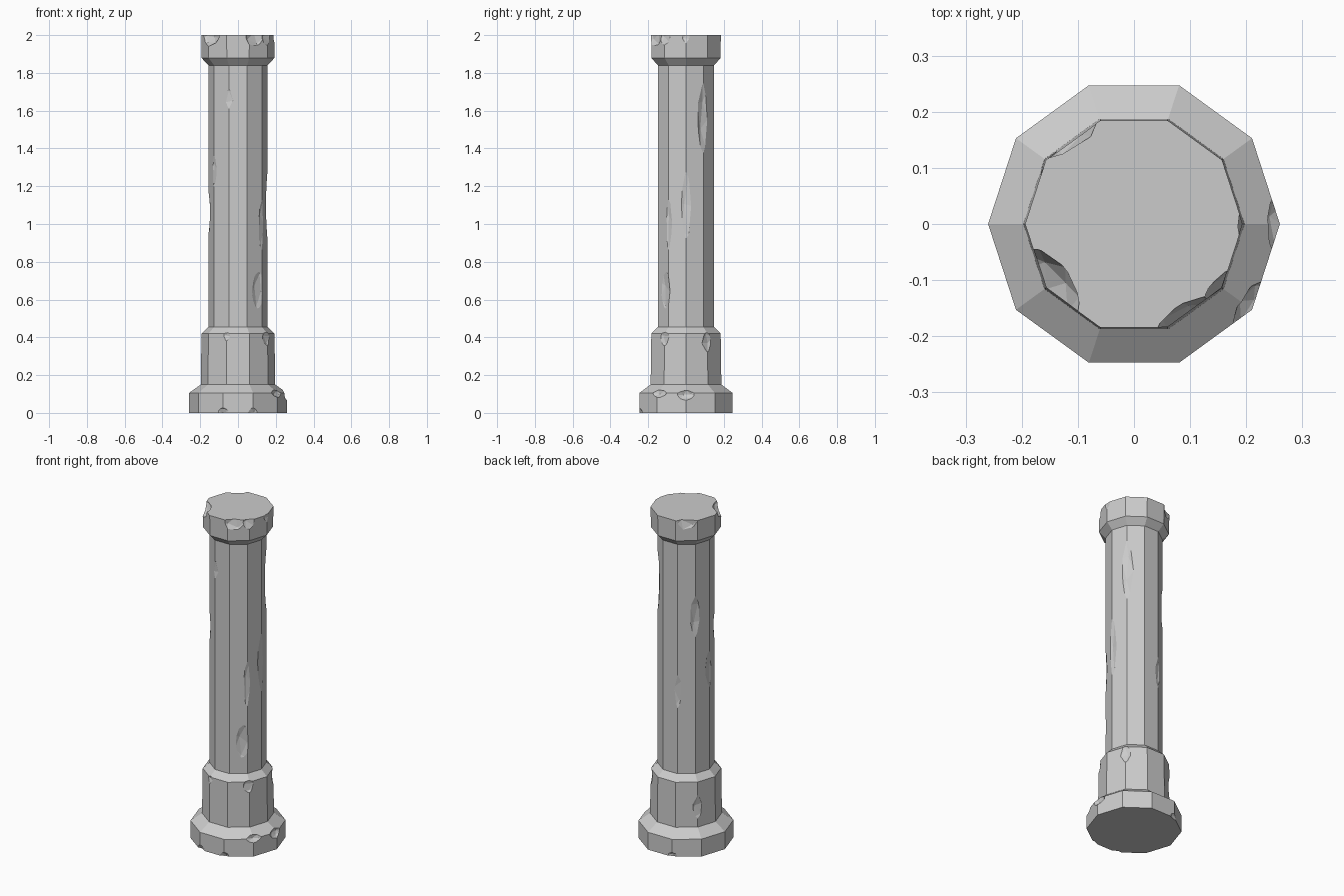
import bpy, bmesh, random
from math import cos, sin, pi, radians, sqrt
from mathutils import Matrix, Vector

if "Cube" in bpy.data.objects:
    bpy.data.objects.remove(bpy.data.objects["Cube"])

random.seed(4)
SIDES = 10

# Column body: ten-sided revolve of a radius/height profile
profile = [(0.26, 0), (0.26, 0.105), (0.197, 0.15), (0.193, 0.42), (0.156, 0.455),
           (0.156, 1.84), (0.192, 1.878), (0.194, 2.0)]
bm = bmesh.new()
rings = [[bm.verts.new((r * cos(2 * pi * i / SIDES), r * sin(2 * pi * i / SIDES), z))
          for i in range(SIDES)] for r, z in profile]
for low, high in zip(rings, rings[1:]):
    for i in range(SIDES):
        j = (i + 1) % SIDES
        bm.faces.new((low[i], low[j], high[j], high[i]))
bm.faces.new(rings[0][::-1])
bm.faces.new(rings[-1])
mesh = bpy.data.meshes.new("stone_column")
bm.to_mesh(mesh)
bm.free()
column = bpy.data.objects.new("stone_column", mesh)
bpy.context.collection.objects.link(column)
bpy.context.view_layer.objects.active = column


def chip(angle, z, radius, depth, half_height, size=0.06):
    """Knock a faceted chip out of the column with a stretched low-poly ball."""
    a = radians(angle)
    height = half_height / sqrt(1 - (1 - depth / size) ** 2)
    spin = Matrix.Rotation(random.uniform(0, 6), 4, Vector((random.random(), random.random(), 0.5)))
    centre = radius + size - depth
    place = (Matrix.Translation((centre * cos(a), centre * sin(a), z))
             @ Matrix.Rotation(a, 4, 'Z')
             @ Matrix.Diagonal((size, size * 1.2, height, 1)) @ spin)
    cb = bmesh.new()
    bmesh.ops.create_icosphere(cb, subdivisions=2, radius=1, matrix=place)
    cm = bpy.data.meshes.new("chip_cutter")
    cb.to_mesh(cm)
    cb.free()
    cutter = bpy.data.objects.new("chip_cutter", cm)
    cutter.hide_render = True
    bpy.context.collection.objects.link(cutter)
    mod = column.modifiers.new("chip", 'BOOLEAN')
    mod.operation, mod.solver, mod.object = 'DIFFERENCE', 'EXACT', cutter
    bpy.ops.object.modifier_apply(modifier=mod.name)
    bpy.data.objects.remove(cutter)


# Shaft chips: long shallow wear on the corners
for angle, z, depth, length in [(36, 1.56, 0.018, 0.2), (0, 1.1, 0.014, 0.2), (324, 1.0, 0.01, 0.16),
                                (312, 0.65, 0.018, 0.13), (252, 1.66, 0.009, 0.06),
                                (216, 1.28, 0.009, 0.1), (180, 1.06, 0.014, 0.12),
                                (144, 1.4, 0.015, 0.14), (108, 0.95, 0.01, 0.12)]:
    chip(angle, z, 0.156, depth, length)

# Lower drum chips
for angle, z, depth, length in [(36, 0.38, 0.015, 0.06), (322, 0.40, 0.015, 0.05),
                                (144, 0.27, 0.012, 0.07), (252, 0.41, 0.01, 0.03)]:
    chip(angle, z, 0.193, depth, length)

# Plinth chips
for angle, z, depth, length in [(0, 0.10, 0.03, 0.035), (326, 0.11, 0.03, 0.03),
                                (252, 0.0, 0.018, 0.03), (288, 0.0, 0.015, 0.03),
                                (108, 0.0, 0.015, 0.03)]:
    chip(angle, z, 0.26, depth, length)

# Capital chips on the upper rim
for angle, depth, length, size in [(216, 0.05, 0.06, 0.08), (300, 0.03, 0.07, 0.09),
                                   (322, 0.02, 0.06, 0.07), (126, 0.025, 0.07, 0.09),
                                   (0, 0.01, 0.05, 0.06)]:
    chip(angle, 2.0, 0.193, depth, length, size)
